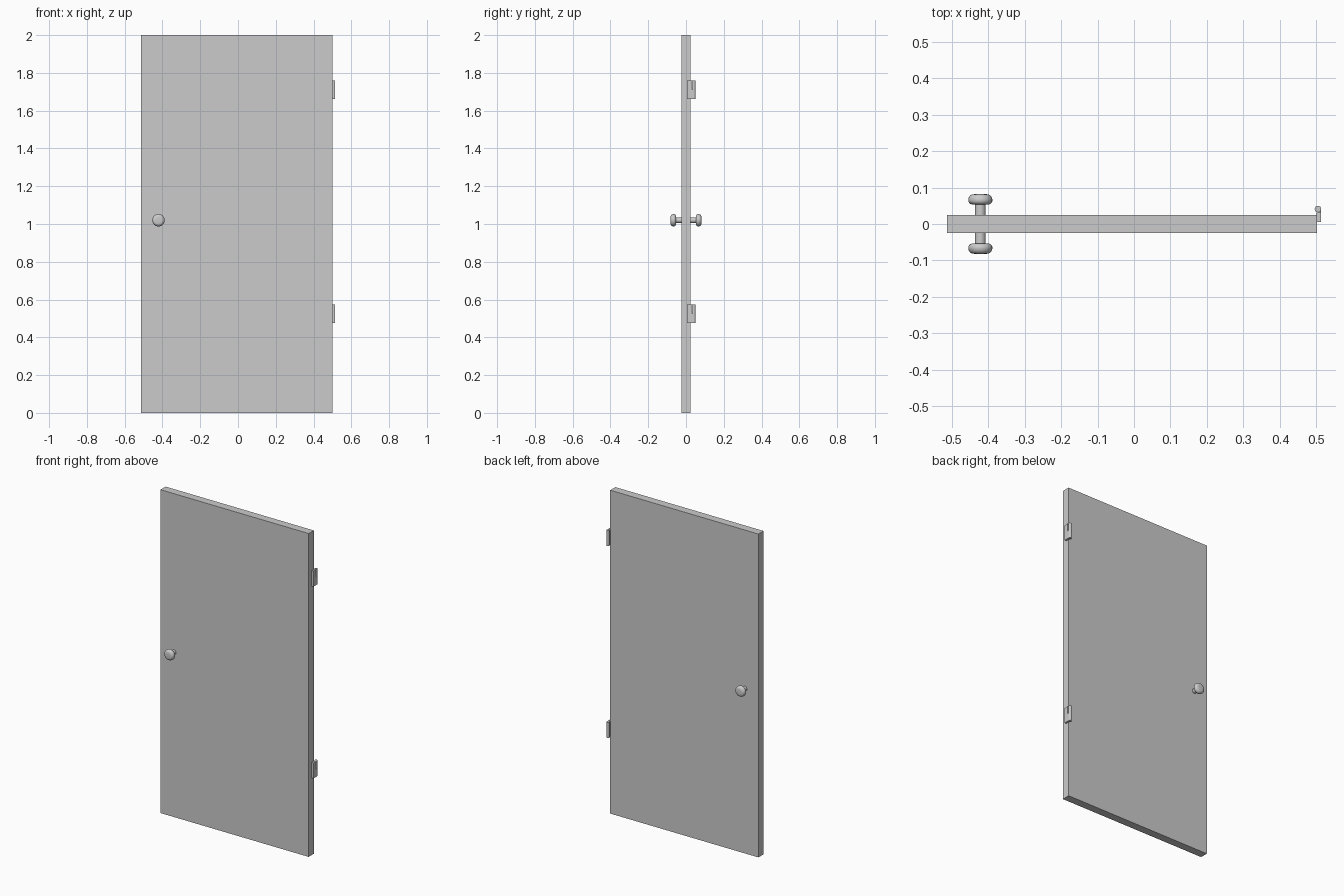
import bpy, bmesh
from math import pi, sin, cos

if "Cube" in bpy.data.objects:
    bpy.data.objects.remove(bpy.data.objects["Cube"])

DOOR_L, DOOR_R, DOOR_H, DOOR_T = -0.513, 0.501, 2.0, 0.05


def finish(name, bm, smooth=False):
    bmesh.ops.recalc_face_normals(bm, faces=bm.faces)
    mesh = bpy.data.meshes.new(name)
    bm.to_mesh(mesh)
    bm.free()
    ob = bpy.data.objects.new(name, mesh)
    bpy.context.collection.objects.link(ob)
    if smooth:
        bpy.ops.object.select_all(action='DESELECT')
        ob.select_set(True)
        bpy.context.view_layer.objects.active = ob
        bpy.ops.object.shade_smooth_by_angle(angle=0.7)
    return ob


def box(name, x0, x1, y0, y1, z0, z1):
    bm = bmesh.new()
    bmesh.ops.create_cube(bm, size=1)
    for v in bm.verts:
        v.co.x = x1 if v.co.x > 0 else x0
        v.co.y = y1 if v.co.y > 0 else y0
        v.co.z = z1 if v.co.z > 0 else z0
    return finish(name, bm)


def prism(name, outline, z0, z1):
    bm = bmesh.new()
    face = bm.faces.new([bm.verts.new((x, y, z0)) for x, y in outline])
    ext = bmesh.ops.extrude_face_region(bm, geom=[face])
    for g in ext["geom"]:
        if isinstance(g, bmesh.types.BMVert):
            g.co.z = z1
    return finish(name, bm, True)


def knob(name, side, x, z, segments=24):
    # stem and rounded grip, turned around the y axis: (radius, distance)
    profile = [(0.0145, 0.02), (0.0145, 0.053), (0.023, 0.0535), (0.029, 0.056),
               (0.0325, 0.061), (0.033, 0.066), (0.032, 0.072), (0.028, 0.078),
               (0.022, 0.0812), (0.012, 0.082)]
    bm = bmesh.new()
    rings = []
    for r, d in profile:
        rings.append([bm.verts.new((x + r * cos(2 * pi * i / segments), side * d,
                                    z + r * sin(2 * pi * i / segments)))
                      for i in range(segments)])
    for a, b in zip(rings, rings[1:]):
        for i in range(segments):
            j = (i + 1) % segments
            bm.faces.new((a[i], a[j], b[j], b[i]))
    bm.faces.new(rings[0])
    bm.faces.new(rings[-1])
    finish(name, bm, True)


# Door panel
box("door_panel", DOOR_L, DOOR_R, -DOOR_T / 2, DOOR_T / 2, 0, DOOR_H)

# Knobs on both faces
knob("front_knob", -1, -0.421, 1.02)
knob("back_knob", 1, -0.421, 1.02)

# Lift-off hinges: plate wraps into the barrel below, slit beside the pin above
R, CX, CY = 0.009, 0.504, 0.041
for label, zc in (("lower", 0.525), ("upper", 1.711)):
    z0, z1 = zc - 0.048, zc + 0.048
    box(label + "_hinge_plate", DOOR_R - 0.001, CX + R, 0.005, 0.031, z0, z1)
    barrel = [(CX + R * cos(i * pi / 8), CY + R * sin(i * pi / 8)) for i in range(16)]
    prism(label + "_hinge_pin", barrel, zc, z1)
    wrap = [(CX + R * cos(i * pi / 8), CY + R * sin(i * pi / 8)) for i in range(13)]
    wrap += [(DOOR_R - 0.001, 0.031), (CX + R, 0.031)]
    prism(label + "_hinge_barrel", wrap, z0, zc)
